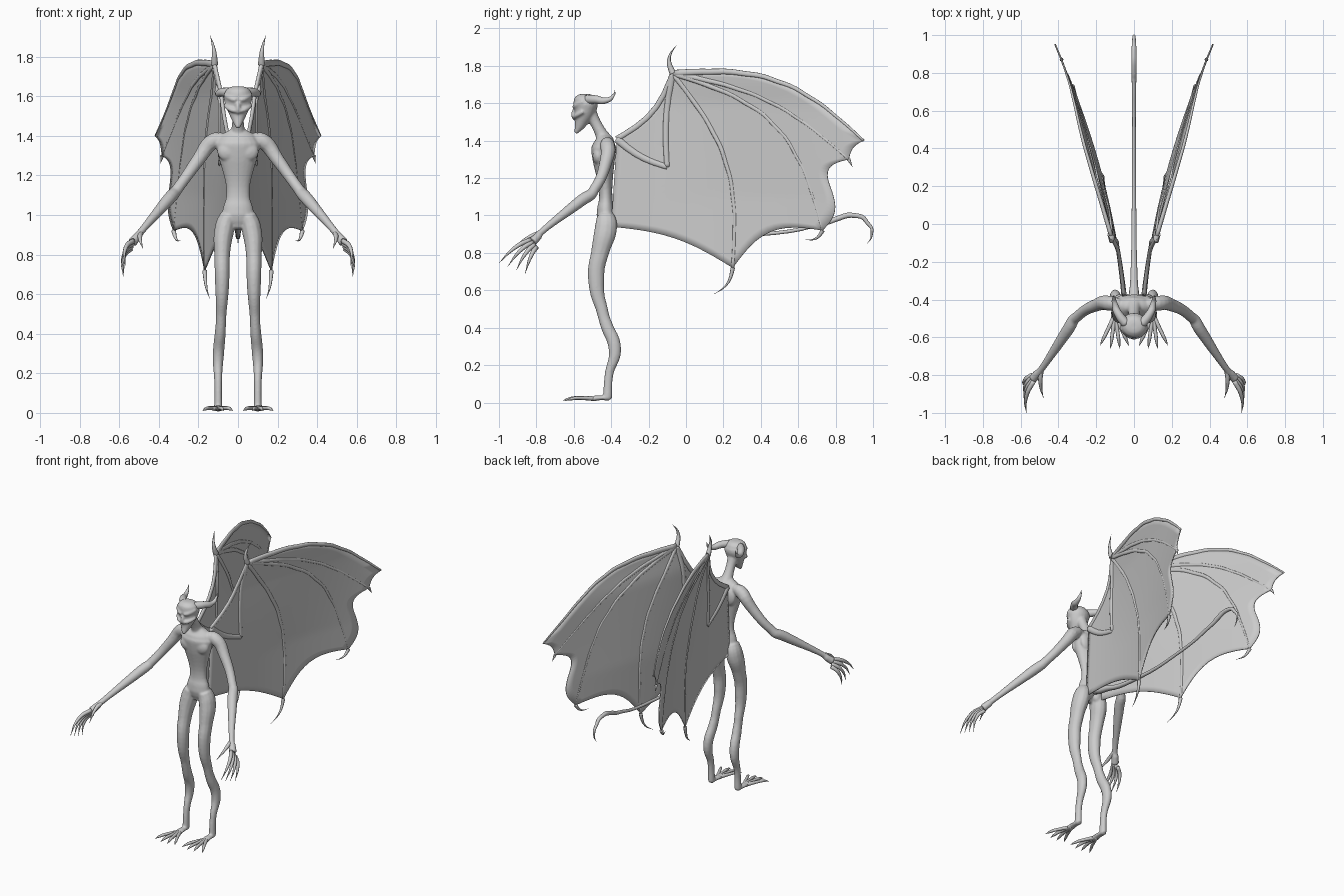
import bpy, bmesh, math
from mathutils import Vector

cube = bpy.data.objects.get("Cube")
if cube:
    bpy.data.objects.remove(cube)

grey = (0.6, 0.6, 0.6, 1)
skin = bpy.data.materials.new("grey_skin")
skin.use_nodes = True
skin.diffuse_color = grey
skin.node_tree.nodes["Principled BSDF"].inputs["Base Color"].default_value = grey


def spline(points, steps=5):
    """Smooth curve through points of any dimension."""
    rows = [Vector(point) for point in points]
    rows = [rows[0] * 2 - rows[1]] + rows + [rows[-1] * 2 - rows[-2]]
    curve = []
    for before, start, end, after in zip(rows, rows[1:], rows[2:], rows[3:]):
        for step in range(steps):
            t = step / steps
            leave, arrive = (end - before) / 2, (after - start) / 2
            near, far = start + leave * t, end - arrive * (1 - t)
            curve.append(near.lerp(far, t * t * (3 - 2 * t)))
    return curve + [rows[-2]]


def tube(bm, points, flatness=1, sides=12, side=1):
    """Loft a closed limb through (x, y, z, radius) points."""
    path = spline(points)
    rings = []
    for index, point in enumerate(path):
        before = path[max(index - 1, 0)]
        after = path[min(index + 1, len(path) - 1)]
        along = (after - before).to_3d().normalized()
        across = Vector((1, 0, 0))
        across = (across - along * across.dot(along)).normalized()
        deep = along.cross(across) * flatness
        radius = max(point.w, 0.001)
        ring = []
        for corner in range(sides):
            angle = math.tau * corner / sides
            spot = point.to_3d() + (across * math.cos(angle) + deep * math.sin(angle)) * radius
            spot.x *= side
            ring.append(bm.verts.new(spot))
        rings.append(ring)
    for lower, upper in zip(rings, rings[1:]):
        for corner in range(sides):
            bm.faces.new((lower[corner], lower[corner - 1], upper[corner - 1], upper[corner]))
    bm.faces.new(rings[0])
    bm.faces.new(reversed(rings[-1]))


def midline(rows):
    return [(0, y, z, radius) for y, z, radius in rows]


def ball(bm, place, size):
    made = bmesh.ops.create_uvsphere(bm, u_segments=16, v_segments=10, radius=1)
    for vert in made["verts"]:
        vert.co = [middle + offset * scale for middle, offset, scale in zip(place, vert.co, size)]


def finish(name, bm, mirrored=True):
    bmesh.ops.recalc_face_normals(bm, faces=bm.faces)
    mesh = bpy.data.meshes.new(name)
    bm.to_mesh(mesh)
    bm.free()
    mesh.materials.append(skin)
    mesh.shade_smooth()
    part = bpy.data.objects.new(name, mesh)
    bpy.context.scene.collection.objects.link(part)
    if mirrored:
        part.modifiers.new("mirror", "MIRROR")
    return part


# Body: torso, neck, head and limbs fused into one skin
body = bmesh.new()
tube(body, midline([(-.44, .93, .03), (-.43, .98, .075), (-.43, 1.04, .075), (-.43, 1.14, .06),
                    (-.44, 1.3, .1), (-.44, 1.38, .1), (-.45, 1.43, .04)]), flatness=.6, sides=20)
tube(body, midline([(-.43, 1.39, .05), (-.47, 1.47, .03), (-.52, 1.56, .04)]))
tube(body, midline([(-.59, 1.44, .01), (-.56, 1.5, .04), (-.54, 1.57, .068), (-.54, 1.61, .068),
                    (-.54, 1.64, .05), (-.54, 1.65, .02)]), flatness=.9, sides=20)
ball(body, (0, -.6, 1.54), (.013, .014, .03))
for side in (1, -1):
    # Leg and foot
    tube(body, [(.05, -.43, 1, .04), (.07, -.43, .92, .05), (.08, -.46, .8, .04), (.08, -.48, .65, .036),
                (.085, -.45, .5, .027), (.09, -.42, .4, .028), (.1, -.38, .28, .028), (.1, -.41, .16, .02),
                (.1, -.42, .02, .021)], flatness=1.2, side=side)
    tube(body, [(.1, -.41, .02, .018), (.1, -.46, .025, .022), (.1, -.5, .02, .025)], flatness=.6, side=side)
    # Arm and palm
    tube(body, [(.07, -.43, 1.38, .03), (.13, -.42, 1.37, .04), (.2, -.43, 1.28, .034), (.3, -.49, 1.14, .028),
                (.35, -.56, 1.08, .032), (.47, -.74, .94, .019), (.51, -.79, .89, .022),
                (.535, -.82, .86, .025)], side=side)
    # Muscles of the chest, back and seat
    ball(body, (side * .05, -.47, 1.32), (.055, .03, .05))
    ball(body, (side * .05, -.4, 1.33), (.045, .025, .06))
    ball(body, (side * .036, -.4, .97), (.036, .03, .045))
    # Brow and cheek ridges around the eye hollow
    for height in (1.58, 1.525):
        tube(body, [(.01, -.6, height, .01), (.04, -.585, height + .01, .012),
                    (.066, -.55, height + .03, .01)], side=side)
body = finish("body", body, mirrored=False)
fuse = body.modifiers.new("fuse", "REMESH")
fuse.mode = "VOXEL"
fuse.voxel_size = 0.006
fuse.use_smooth_shade = True
soften = body.modifiers.new("soften", "SMOOTH")
soften.iterations = 6

# Horns
horns = bmesh.new()
tube(horns, [(.04, -.53, 1.62, .025), (.08, -.48, 1.62, .022), (.1, -.43, 1.615, .016),
             (.107, -.39, 1.64, .008), (.108, -.38, 1.67, 0)])
finish("horns", horns)

# Fingers fan out between the first and the last, then the thumb
fingers = bmesh.new()


def finger(knuckle, tip, arch):
    bend = knuckle.lerp(tip, .5) + Vector((arch, 0, arch))
    tube(fingers, [(*knuckle, .013), (*bend, .01), (*tip, 0)], sides=8)


for index in range(4):
    share = index / 3
    finger(Vector((.53, -.83, .87)).lerp(Vector((.54, -.8, .83)), share),
           Vector((.57, -1, .745)).lerp(Vector((.58, -.86, .69)), share), .02)
finger(Vector((.49, -.77, .91)), Vector((.48, -.92, .83)), .01)
finish("fingers", fingers)

# Toes spread from the foot and arch down to their claws
toes = bmesh.new()
for degrees in (-24, -8, 8, 26):
    angle = math.radians(degrees)
    reach = Vector((math.sin(angle), -math.cos(angle), 0)) * .18
    root = Vector((.1, -.48, .02))
    tube(toes, [(*(root + reach * share + Vector((0, 0, lift))), radius) for share, lift, radius in
                ((0, 0, .013), (.5, .004, .01), (.8, 0, .008), (1, -.01, 0))], sides=8)
finish("toes", toes)

# Tail
tail = bmesh.new()
tube(tail, midline([(-.41, 1.01, .03), (-.35, .98, .025), (-.25, .95, .018), (0, .9, .013), (.4, .9, .01),
                    (.7, .95, .011), (.8, .98, .014), (.9, 1, .013), (.97, .96, .01), (.993, .9, .006),
                    (.97, .85, 0)]))
finish("tail", tail, mirrored=False)

# Landmarks of the wing, as (y, z)
shoulder, wrist, elbow = Vector((-.37, 1.41)), Vector((-.07, 1.76)), Vector((-.1, 1.26))
tip, hook, notch = Vector((.95, 1.4)), Vector((.87, 1.3)), Vector((.78, 1.13))
corner, point, hip = Vector((.73, .92)), Vector((.25, .72)), Vector((-.4, .94))


def bow(start, end, bulge, steps=12):
    """Arc between two landmarks, bulging to the left of its direction."""
    along = (end - start).normalized()
    left = Vector((-along.y, along.x))
    return [start.lerp(end, step / steps) + left * bulge * math.sin(math.pi * step / steps)
            for step in range(steps + 1)]


def on_wing(flat):
    """Place a wing point on the outward sweeping, arched sheet."""
    y, z = flat
    arch = math.sin(math.pi * min(max(y + .1, 0), 1))
    lift = min(max((z - 1.1) / .6, 0), 1)
    lean = .12 * max(z - 1.6, 0)
    return Vector((.11 + .2 * y + .13 * y * y + .03 * arch * lift + lean, y, z))


# Wing membranes
rim = []
for start, end, bulge in ((hip, shoulder, 0), (shoulder, wrist, -.05), (wrist, tip, .15), (tip, hook, -.02),
                          (hook, notch, -.07), (notch, corner, .04), (corner, point, -.1), (point, hip, -.05)):
    rim += bow(start, end, bulge)[:-1]
center = Vector((.1, 1.35))
wing = bmesh.new()
hub = wing.verts.new(on_wing(center))
inner = None
rows = 14
for row in range(1, rows + 1):
    outer = [wing.verts.new(on_wing(center.lerp(edge, row / rows))) for edge in rim]
    for index in range(len(outer)):
        if inner:
            wing.faces.new((inner[index - 1], inner[index], outer[index], outer[index - 1]))
        else:
            wing.faces.new((hub, outer[index], outer[index - 1]))
    inner = outer
membranes = finish("wing_membranes", wing)
thickness = membranes.modifiers.new("thickness", "SOLIDIFY")
thickness.thickness = 0.006
thickness.offset = 0

# Wing bones are low ridges along the sheet
bones = bmesh.new()
for start, end, bulge, thick, thin in (
        (shoulder, elbow, -.02, .014, .01), (elbow, wrist, .02, .01, .012), (shoulder, wrist, -.05, .01, .01),
        (wrist, tip, .145, .012, .004), (wrist, hook, .09, .01, .004), (wrist, corner, .2, .01, .004),
        (wrist, point, .13, .01, .006)):
    path = bow(start, end, bulge, steps=6)
    tube(bones, [(*on_wing(flat), thick + (thin - thick) * index / 6) for index, flat in enumerate(path)],
         flatness=1.5)
finish("wing_bones", bones)

# Claws on the wing's corners
claws = bmesh.new()
for start, end, bulge, thick in (
        (wrist, Vector((-.05, 1.91)), .03, .018), (hook, Vector((.89, 1.26)), 0, .01),
        (corner, Vector((.64, .87)), .02, .012), (point, Vector((.15, .58)), .025, .012)):
    path = bow(start, end, bulge, steps=6)
    tube(claws, [(*on_wing(flat), thick * (1 - index / 6)) for index, flat in enumerate(path)], sides=8)
finish("wing_claws", claws)
